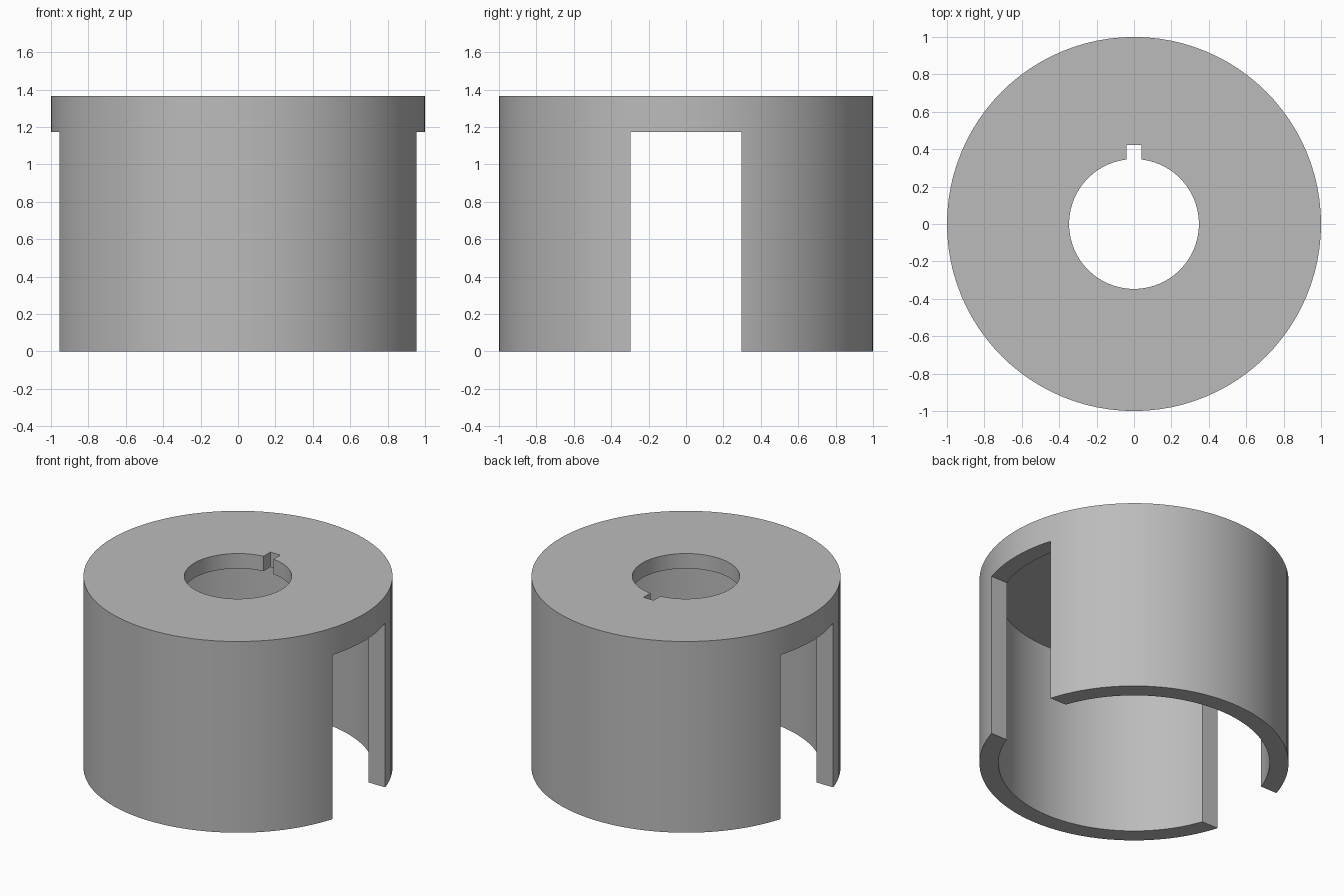
import bpy, bmesh, math
from mathutils import Vector

cube = bpy.data.objects.get("Cube")
if cube:
    bpy.data.objects.remove(cube, do_unlink=True)

# Main dimensions
HEIGHT, OUTER, INNER, BORE = 1.365, 1.0, 0.877, 0.347
PLATE_UNDERSIDE, SLOT_TOP, SLOT_HALF = 1.258, 1.172, 0.296
KEY_HALF, KEY_END = 0.04, 0.422
SEGMENTS = 96

steel = bpy.data.materials.new("Plain grey")
steel.use_nodes = True
GREY = (0.5, 0.5, 0.5, 1)
steel.diffuse_color = GREY
steel.node_tree.nodes["Principled BSDF"].inputs["Base Color"].default_value = GREY


def make_object(name, bm):
    bmesh.ops.recalc_face_normals(bm, faces=bm.faces)
    mesh = bpy.data.meshes.new(name)
    bm.to_mesh(mesh)
    bm.free()
    mesh.materials.append(steel)
    obj = bpy.data.objects.new(name, mesh)
    bpy.context.collection.objects.link(obj)
    return obj


def lathe(name, profile):
    bm = bmesh.new()
    verts = [bm.verts.new((r, 0, z)) for r, z in profile]
    edges = [bm.edges.new((v, verts[i - 1])) for i, v in enumerate(verts)]
    bmesh.ops.spin(bm, geom=verts + edges, axis=(0, 0, 1), cent=(0, 0, 0),
                   angle=math.tau, steps=SEGMENTS, use_duplicate=False)
    bmesh.ops.remove_doubles(bm, verts=bm.verts, dist=0.0001)
    return make_object(name, bm)


def box_cutter(name, low, high):
    low, high = Vector(low), Vector(high)
    bm = bmesh.new()
    bmesh.ops.create_cube(bm, size=1)
    for v in bm.verts:
        v.co = (low + high) / 2 + v.co * (high - low)
    obj = make_object(name, bm)
    obj.hide_render = True
    return obj


# Cup with a bored top plate
cup = lathe("slotted_cup", [(BORE, HEIGHT), (OUTER, HEIGHT), (OUTER, 0),
                            (INNER, 0), (INNER, PLATE_UNDERSIDE),
                            (BORE, PLATE_UNDERSIDE)])

# Side slots right through the skirt, and the keyway in the bore
cutters = [
    box_cutter("side_slot_cutter", (-2, -SLOT_HALF, -1), (2, SLOT_HALF, SLOT_TOP)),
    box_cutter("keyway_cutter", (-KEY_HALF, 0.2, 1.2), (KEY_HALF, KEY_END, 2)),
]
bpy.context.view_layer.objects.active = cup
for cutter in cutters:
    mod = cup.modifiers.new(cutter.name, "BOOLEAN")
    mod.operation = "DIFFERENCE"
    mod.solver = "EXACT"
    mod.object = cutter
    bpy.ops.object.modifier_apply(modifier=mod.name)
for cutter in cutters:
    bpy.data.objects.remove(cutter, do_unlink=True)

# Smooth round walls with crisp rims
bpy.ops.object.select_all(action="DESELECT")
cup.select_set(True)
bpy.ops.object.shade_smooth_by_angle(angle=math.radians(30))
